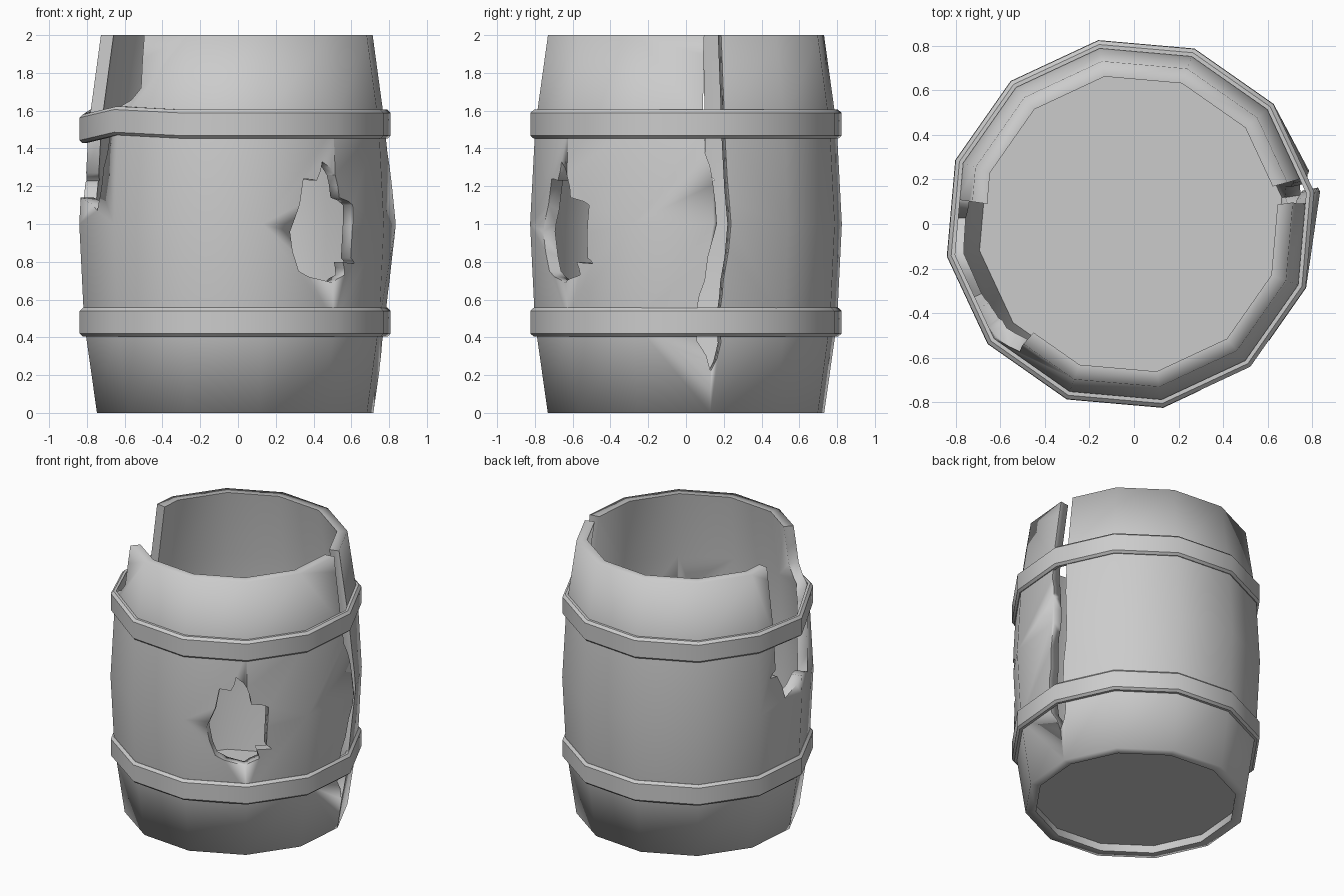
import bpy, bmesh
from math import sin, cos, radians
from mathutils import Vector

SIDES, TURN, AXIS_X = 12, 10, -0.015

cube = bpy.data.objects.get("Cube")
if cube:
    bpy.data.objects.remove(cube)

grey = bpy.data.materials.new("weathered_grey")
grey.use_nodes = True
colour = (0.6, 0.6, 0.6, 1)
grey.diffuse_color = colour
grey.node_tree.nodes["Principled BSDF"].inputs["Base Color"].default_value = colour


def polar(r, deg, z):
    return Vector((AXIS_X + r * cos(radians(deg)), r * sin(radians(deg)), z))


def finish(bm, name):
    bmesh.ops.recalc_face_normals(bm, faces=bm.faces)
    if bm.calc_volume(signed=True) < 0:
        bmesh.ops.reverse_faces(bm, faces=bm.faces)
    mesh = bpy.data.meshes.new(name)
    bm.to_mesh(mesh)
    bm.free()
    mesh.materials.append(grey)
    obj = bpy.data.objects.new(name, mesh)
    bpy.context.collection.objects.link(obj)
    return obj


def activate(obj):
    bpy.ops.object.select_all(action="DESELECT")
    obj.select_set(True)
    bpy.context.view_layer.objects.active = obj


def smooth(obj, deg):
    activate(obj)
    bpy.ops.object.shade_smooth_by_angle(angle=radians(deg))


def lathe(name, profile, dents={}):
    """Revolve a closed (radius, height) loop; dents shift single corners vertically."""
    bm = bmesh.new()
    rings = [[bm.verts.new(polar(r, TURN + 360 * i / SIDES, z + dents.get(i, 0)))
              for r, z in profile] for i in range(SIDES)]
    n = len(profile)
    for i in range(SIDES):
        a, b = rings[i], rings[(i + 1) % SIDES]
        for j in range(n):
            k = (j + 1) % n
            bm.faces.new((a[j], b[j], b[k], a[k]))
    return finish(bm, name)


def cut(target, outline):
    """Cut an (angle, height) outline radially through the wall."""
    bm = bmesh.new()
    inner = [bm.verts.new(polar(0.5, a, z)) for a, z in outline]
    outer = [bm.verts.new(polar(1.1, a, z)) for a, z in outline]
    n = len(outline)
    # Cap both ends with the same triangles, worked out on the flat outline
    flat = bmesh.new()
    flat_face = flat.faces.new([flat.verts.new((a / 60, z, 0)) for a, z in outline])
    flat.verts.index_update()
    flat_face.normal_update()
    for tri in bmesh.ops.triangulate(flat, faces=[flat_face])["faces"]:
        ids = [v.index for v in tri.verts]
        bm.faces.new([inner[i] for i in ids])
        bm.faces.new([outer[i] for i in reversed(ids)])
    flat.free()
    for i in range(n):
        k = (i + 1) % n
        bm.faces.new((inner[i], inner[k], outer[k]))
        bm.faces.new((inner[i], outer[k], outer[i]))
    cutter = finish(bm, "cutter")
    cutter.hide_render = True
    mod = target.modifiers.new("cut", "BOOLEAN")
    mod.operation, mod.solver, mod.object = "DIFFERENCE", "EXACT", cutter
    activate(target)
    bpy.ops.object.modifier_apply(modifier=mod.name)
    bpy.data.objects.remove(cutter)


# Bulging wall with thickness
wall = [(0.743, 0), (0.812, 0.48), (0.838, 1), (0.81, 1.52), (0.742, 2)]
lining = [(r - 0.07, z) for r, z in reversed(wall)]
barrel = lathe("barrel_wall", wall + lining)

# Sprung stave beside the split
for v in barrel.data.vertices:
    if v.co.x > 0.7 and 0 < v.co.y < 0.2 and abs(v.co.z - 1) < 0.1:
        v.co.x += 0.025

# Large broken-out section
cut(barrel, [(172, 2.1), (172, 1.6), (172, 1.27), (168, 1.23), (173, 1.22),
             (178, 1.04), (190, 1.14), (205, 1.07), (209, 1.3), (213, 1.45),
             (217, 1.6), (229, 1.72), (228, 2.1)])
# Long split between staves
cut(barrel, [(8, 2.1), (6.6, 1.6), (7, 1.38), (9.5, 1.25), (11, 1), (7, 0.7),
             (4.2, 0.55), (4.3, 0.38), (9.7, 0.22), (13.6, 0.37), (13, 0.55),
             (14, 0.7), (16.6, 1), (15, 1.45), (14.8, 2.1)])
# Jagged hole in the front
cut(barrel, [(-69, 0.96), (-63, 1.24), (-57.5, 1.23), (-55, 1.33), (-50, 1.26),
             (-48, 1.14), (-39.5, 1.1), (-40.5, 0.82), (-38, 0.79), (-45.5, 0.8),
             (-44, 0.73), (-51, 0.69), (-65, 0.75)])
smooth(barrel, 86)

# Bevelled hoops, the upper one bent over the broken section
section = [(0.8, 0), (0.82, 0), (0.836, 0.015), (0.836, 0.135), (0.818, 0.152), (0.8, 0.152)]
for name, base, dents in (("lower_hoop", 0.405, {}),
                          ("upper_hoop", 1.453, {6: -0.025, 7: 0.018})):
    hoop = lathe(name, [(r, base + z) for r, z in section], dents)
    smooth(hoop, 35)

# Recessed floor
bm = bmesh.new()
rim = [bm.verts.new(polar(0.705, TURN + 360 * i / SIDES, 0.06)) for i in range(SIDES)]
disc = bm.faces.new(rim)
top = bmesh.ops.extrude_face_region(bm, geom=[disc])
bmesh.ops.translate(bm, vec=(0, 0, 0.05),
                    verts=[v for v in top["geom"] if isinstance(v, bmesh.types.BMVert)])
finish(bm, "barrel_floor")
